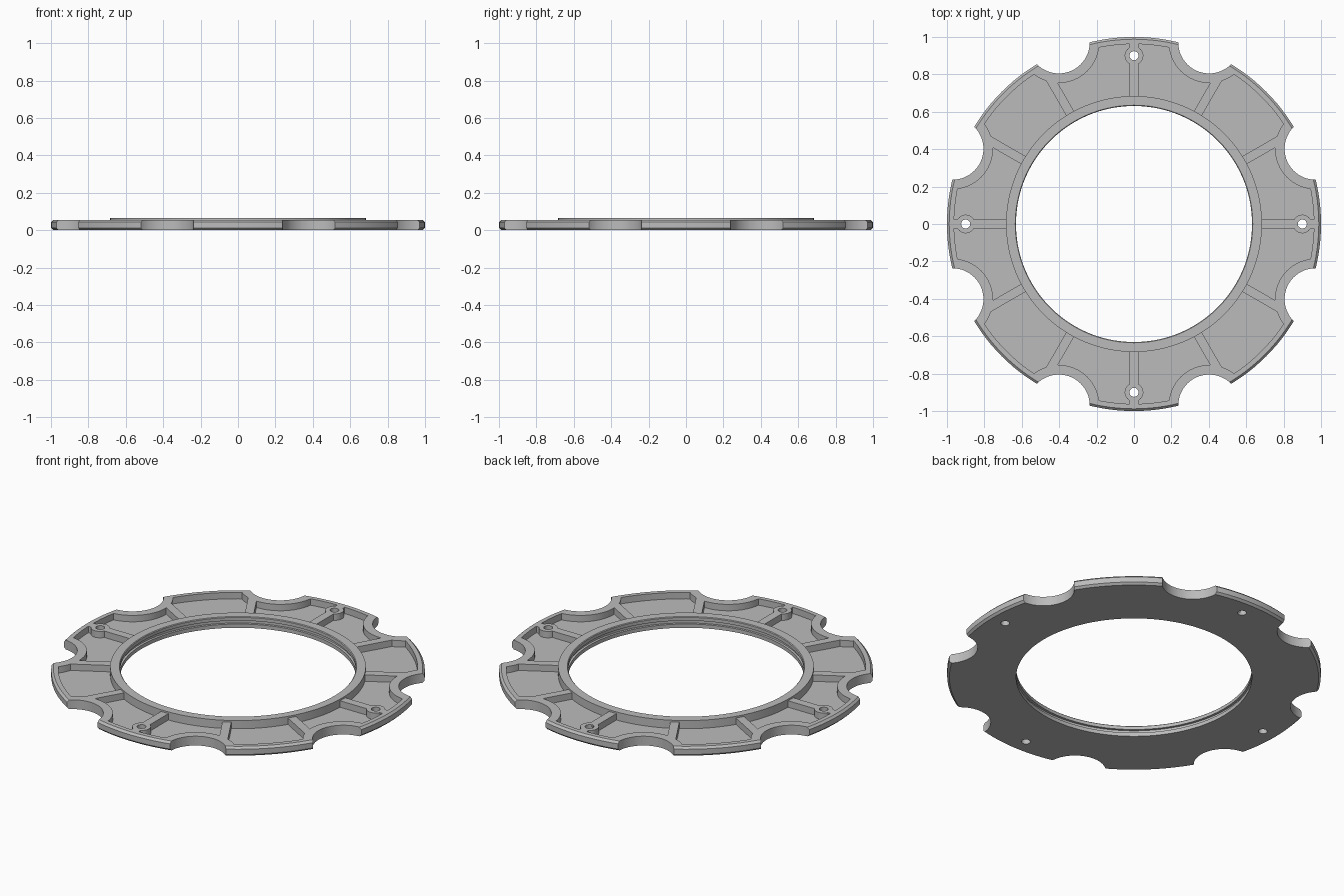
import bpy, bmesh, math
from mathutils import Matrix

if "Cube" in bpy.data.objects:
    bpy.data.objects.remove(bpy.data.objects["Cube"], do_unlink=True)

GREY = (0.5, 0.5, 0.5, 1)
metal = bpy.data.materials.new("plain grey")
metal.use_nodes = True
metal.diffuse_color = GREY
metal.node_tree.nodes["Principled BSDF"].inputs["Base Color"].default_value = GREY

PLATE_TOP, FLOOR, RING_OUT, HOLE = 0.055, 0.017, 0.684, 0.631


def make_object(name, bm):
    bmesh.ops.recalc_face_normals(bm, faces=bm.faces)
    mesh = bpy.data.meshes.new(name)
    bm.to_mesh(mesh)
    bm.free()
    mesh.materials.append(metal)
    obj = bpy.data.objects.new(name, mesh)
    bpy.context.collection.objects.link(obj)
    return obj


def lathe(name, profile, segments=144):
    """Revolve a closed (radius, height) outline around z."""
    bm = bmesh.new()
    rings = []
    for i in range(segments):
        a = math.tau * i / segments
        rings.append([bm.verts.new((r * math.cos(a), r * math.sin(a), z)) for r, z in profile])
    n = len(profile)
    for i, ring in enumerate(rings):
        following = rings[(i + 1) % segments]
        for j in range(n):
            k = (j + 1) % n
            bm.faces.new((ring[j], following[j], following[k], ring[k]))
    return make_object(name, bm)


def cylinder(radius, distance, degrees, segments=64):
    """Tall upright cutter at a polar position."""
    a = math.radians(degrees)
    bm = bmesh.new()
    bmesh.ops.create_cone(bm, cap_ends=True, segments=segments, radius1=radius, radius2=radius,
                          depth=0.5, matrix=Matrix.Translation(
                              (distance * math.cos(a), distance * math.sin(a), 0)))
    return make_object("cutter", bm)


def bar(degrees, width=0.048):
    """Full-width bar that leaves two opposite ribs."""
    bm = bmesh.new()
    bmesh.ops.create_cube(bm, size=1, matrix=Matrix.Rotation(math.radians(degrees), 4, "Z")
                          @ Matrix.Diagonal((2.4, width, 0.5, 1)))
    return make_object("cutter", bm)


def cut(target, cutter):
    cutter.hide_render = True
    mod = target.modifiers.new("cut", "BOOLEAN")
    mod.operation, mod.solver, mod.object = "DIFFERENCE", "EXACT", cutter
    bpy.context.view_layer.objects.active = target
    bpy.ops.object.modifier_apply(modifier=mod.name)
    bpy.data.objects.remove(cutter, do_unlink=True)


# Scalloped plate with chamfered rim
c = 0.012
plate = lathe("scalloped_plate", [
    (RING_OUT - 0.001, 0), (1 - c, 0), (1, c), (1, PLATE_TOP - c),
    (1 - c, PLATE_TOP), (RING_OUT - 0.001, PLATE_TOP)])

# Pocket shape: a band minus scallop walls, ribs and screw bosses
pockets = lathe("pocket_cutter", [(0.65, FLOOR), (0.962, FLOOR), (0.962, 0.1), (0.65, 0.1)])
for i in range(8):
    cut(pockets, cylinder(0.216, 1.05, 22.5 + 45 * i))
for i in range(6):
    cut(pockets, bar(30 * i))
for i in range(4):
    cut(pockets, cylinder(0.05, 0.9, 90 * i, 32))
cut(plate, pockets)

# Scallops and screw holes
for i in range(8):
    cut(plate, cylinder(0.165, 1.05, 22.5 + 45 * i))
for i in range(4):
    cut(plate, cylinder(0.024, 0.9, 90 * i, 32))

# Raised inner ring with a groove round the bore
ring = lathe("inner_ring", [
    (HOLE, 0), (RING_OUT, 0), (RING_OUT, 0.065), (HOLE + 0.004, 0.065), (HOLE, 0.061),
    (HOLE, 0.042), (HOLE + 0.014, 0.042), (HOLE + 0.014, 0.022), (HOLE, 0.022)])

# Smooth curved walls, sharp edges
for obj in (plate, ring):
    bpy.ops.object.select_all(action="DESELECT")
    obj.select_set(True)
    bpy.context.view_layer.objects.active = obj
    bpy.ops.object.shade_smooth_by_angle(angle=math.radians(30))
